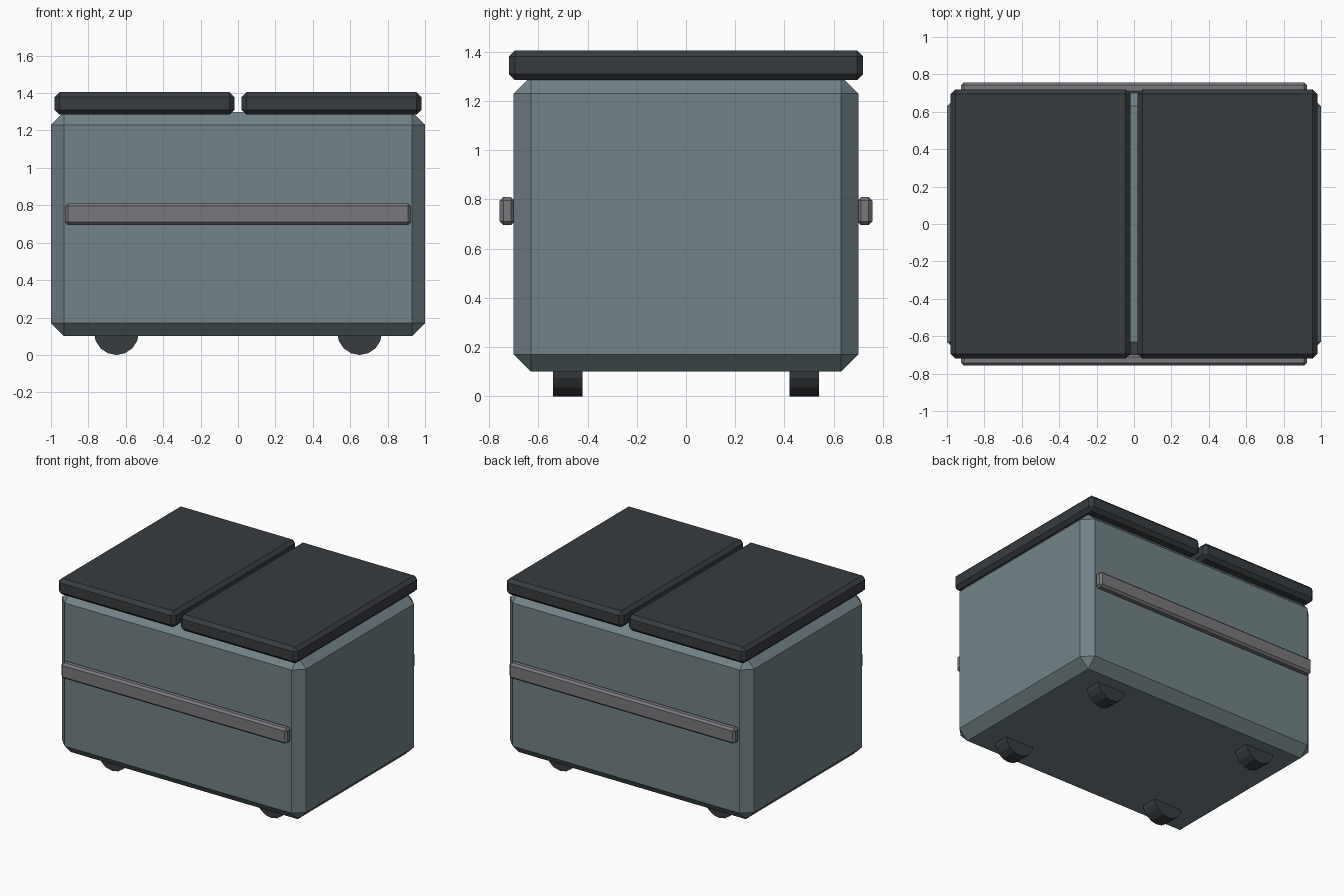
import bpy, math

if "Cube" in bpy.data.objects:
    bpy.data.objects.remove(bpy.data.objects["Cube"])


def material(name, rgb):
    m = bpy.data.materials.new(name)
    m.diffuse_color = (*rgb, 1)
    m.use_nodes = True
    m.node_tree.nodes["Principled BSDF"].inputs["Base Color"].default_value = m.diffuse_color
    return m


slate = material("slate_paint", (0.17, 0.225, 0.245))
dark = material("dark_plastic", (0.04, 0.045, 0.05))
grey = material("rail_metal", (0.19, 0.19, 0.205))


def box(name, lo, hi, chamfer, mat):
    """Box between two corners with a single-segment chamfer."""
    bpy.ops.mesh.primitive_cube_add(size=1, location=[(a + b) / 2 for a, b in zip(lo, hi)])
    o = bpy.context.object
    o.name = name
    o.scale = [b - a for a, b in zip(lo, hi)]
    bpy.ops.object.transform_apply(location=False, rotation=False, scale=True)
    mod = o.modifiers.new("Chamfer", 'BEVEL')
    mod.width = chamfer
    mod.segments = 1
    o.data.materials.append(mat)
    return o


# Main container
box("body", (-1, -0.7, 0.1), (1, 0.7, 1.3), 0.07, slate)

# Two lid halves with a gap between them
box("lid_left", (-0.98, -0.72, 1.285), (-0.02, 0.72, 1.405), 0.025, dark)
box("lid_right", (0.02, -0.72, 1.285), (0.98, 0.72, 1.405), 0.025, dark)

# Side rails on front and back
box("rail_front", (-0.925, -0.757, 0.695), (0.925, -0.697, 0.81), 0.015, grey)
box("rail_back", (-0.925, 0.697, 0.695), (0.925, 0.757, 0.81), 0.015, grey)

# Four wheels, partly sunk into the base
for sx, side in ((-1, "left"), (1, "right")):
    for sy, end in ((-1, "front"), (1, "back")):
        bpy.ops.mesh.primitive_cylinder_add(
            vertices=16, radius=0.12, depth=0.12,
            location=(sx * 0.65, sy * 0.48, 0.12), rotation=(math.pi / 2, 0, 0))
        wheel = bpy.context.object
        wheel.name = f"wheel_{end}_{side}"
        wheel.data.materials.append(dark)
